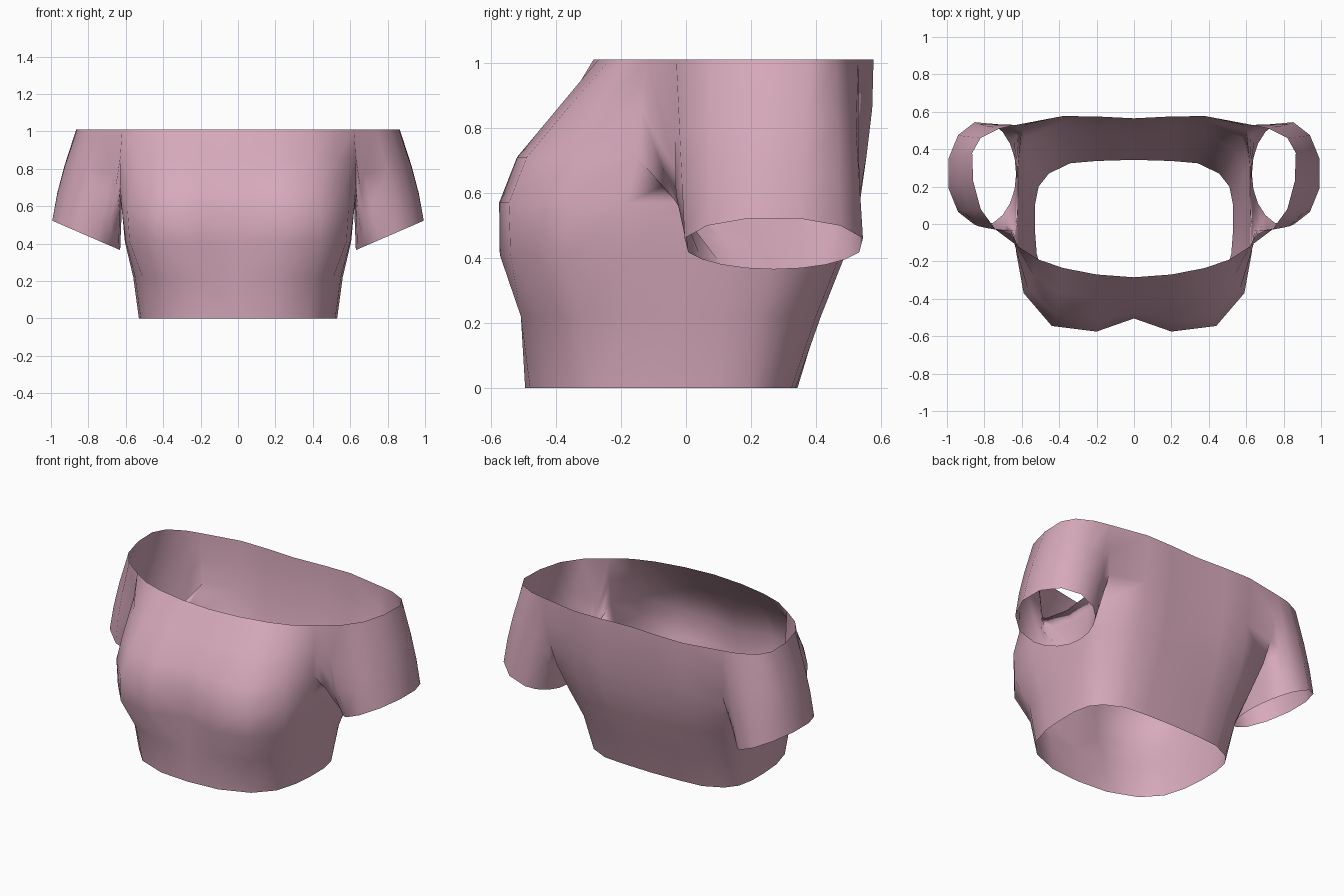
import bpy, bmesh
from math import cos, sin, radians
from mathutils import Vector

if "Cube" in bpy.data.objects:
    bpy.data.objects.remove(bpy.data.objects["Cube"])

# Half outlines of the torso (x, y), front centre round to back centre
lower = {
    0.0: [(0, -.495), (.2, -.48), (.38, -.41), (.48, -.30), (.52, -.16), (.53, -.03),
          (.53, .10), (.51, .20), (.455, .27), (.34, .325), (.2, .337), (0, .343)],
    .22: [(0, -.50), (.2, -.508), (.40, -.445), (.51, -.32), (.55, -.17), (.56, -.03),
          (.56, .12), (.54, .23), (.49, .32), (.36, .40), (.2, .415), (0, .41)],
    .41: [(0, -.50), (.2, -.573), (.44, -.54), (.58, -.37), (.60, -.18), (.605, -.03),
          (.60, .13), (.59, .28), (.54, .40), (.38, .475), (.2, .49), (0, .48)],
    .57: [(0, -.505), (.2, -.575), (.44, -.545), (.59, -.37), (.62, -.18), (.62, -.03),
          (.62, .14), (.615, .32), (.58, .46), (.38, .53), (.2, .535), (0, .52)],
}
# Front and back panels above the armpit
front = {
    .71: [(0, -.47), (.2, -.52), (.42, -.49), (.57, -.34), (.63, -.15)],
    .86: [(0, -.375), (.2, -.395), (.40, -.365), (.54, -.27), (.63, -.14)],
    1.01: [(0, -.285), (.2, -.27), (.38, -.235), (.51, -.19), (.62, -.12)],
}
back = {
    .71: [(.60, .50), (.38, .555), (.2, .555), (0, .54)],
    .86: [(.62, .52), (.38, .573), (.2, .573), (0, .56)],
    1.01: [(.63, .53), (.38, .577), (.2, .575), (0, .565)],
}
armpit = [(.63, -.03, .64), (.62, .14, .62), (.62, .32, .64)]
shoulder = [(.74, -.03), (.82, .08), (.86, .23), (.865, .38), (.82, .46), (.72, .51)]

bm = bmesh.new()


def row(points, z):
    return [bm.verts.new((x, y, z)) for x, y in points]


def bridge(a, b, closed=False):
    n = len(a)
    for i in range(n if closed else n - 1):
        j = (i + 1) % n
        bm.faces.new((a[i], a[j], b[j], b[i]))


# Torso tube
rows = [row(pts, z) for z, pts in lower.items()]
f_rows = [row(pts, z) for z, pts in front.items()]
b_rows = [row(pts, z) for z, pts in back.items()]
pit = [bm.verts.new(p) for p in armpit]
rows.append(f_rows[0] + pit + b_rows[0])
for a, b in zip(rows, rows[1:]):
    bridge(a, b)
for panel in (f_rows, b_rows):
    for a, b in zip(panel, panel[1:]):
        bridge(a, b)

# Sleeve: armhole plus shoulder edge, lofted to the tilted cuff
top_edge = row(shoulder, 1.01)
hole = ([r[4] for r in reversed(f_rows)] + pit + [r[0] for r in b_rows] + top_edge[::-1])
angles = [-110 - 140 * i / 8 for i in range(9)] + [-250 - 220 * i / 7 for i in range(1, 7)]
cuff = []
for deg in angles:
    u, v = cos(radians(deg)), sin(radians(deg))
    cuff.append(Vector((.815 + .185 * u, .27 + .28 * v, .445 + .08 * u)))
prev = hole
for t in (.4, .7):
    ring = []
    for h, c in zip(hole, cuff):
        p = h.co.lerp(c, t)
        p.y = max(p.y, -.035)
        if c.x > .85:
            p.x += .012
        ring.append(bm.verts.new(p))
    bridge(prev, ring, True)
    prev = ring
bridge(prev, [bm.verts.new(c) for c in cuff], True)

bmesh.ops.recalc_face_normals(bm, faces=bm.faces)
if sum(f.normal.y for f in bm.faces if f.calc_center_median().y < -.4) > 0:
    bmesh.ops.reverse_faces(bm, faces=bm.faces)
for f in bm.faces:
    f.smooth = True

mesh = bpy.data.meshes.new("off_shoulder_top")
bm.to_mesh(mesh)
bm.free()
top = bpy.data.objects.new("off_shoulder_top", mesh)
bpy.context.collection.objects.link(top)

# Mirror to the other side
mirror = top.modifiers.new("Mirror", 'MIRROR')
mirror.use_clip = True
mirror.merge_threshold = .001

# Pink cloth
mat = bpy.data.materials.new("pink_cloth")
mat.diffuse_color = (.68, .40, .50, 1)
mat.use_nodes = True
mat.node_tree.nodes["Principled BSDF"].inputs["Base Color"].default_value = mat.diffuse_color
mesh.materials.append(mat)
